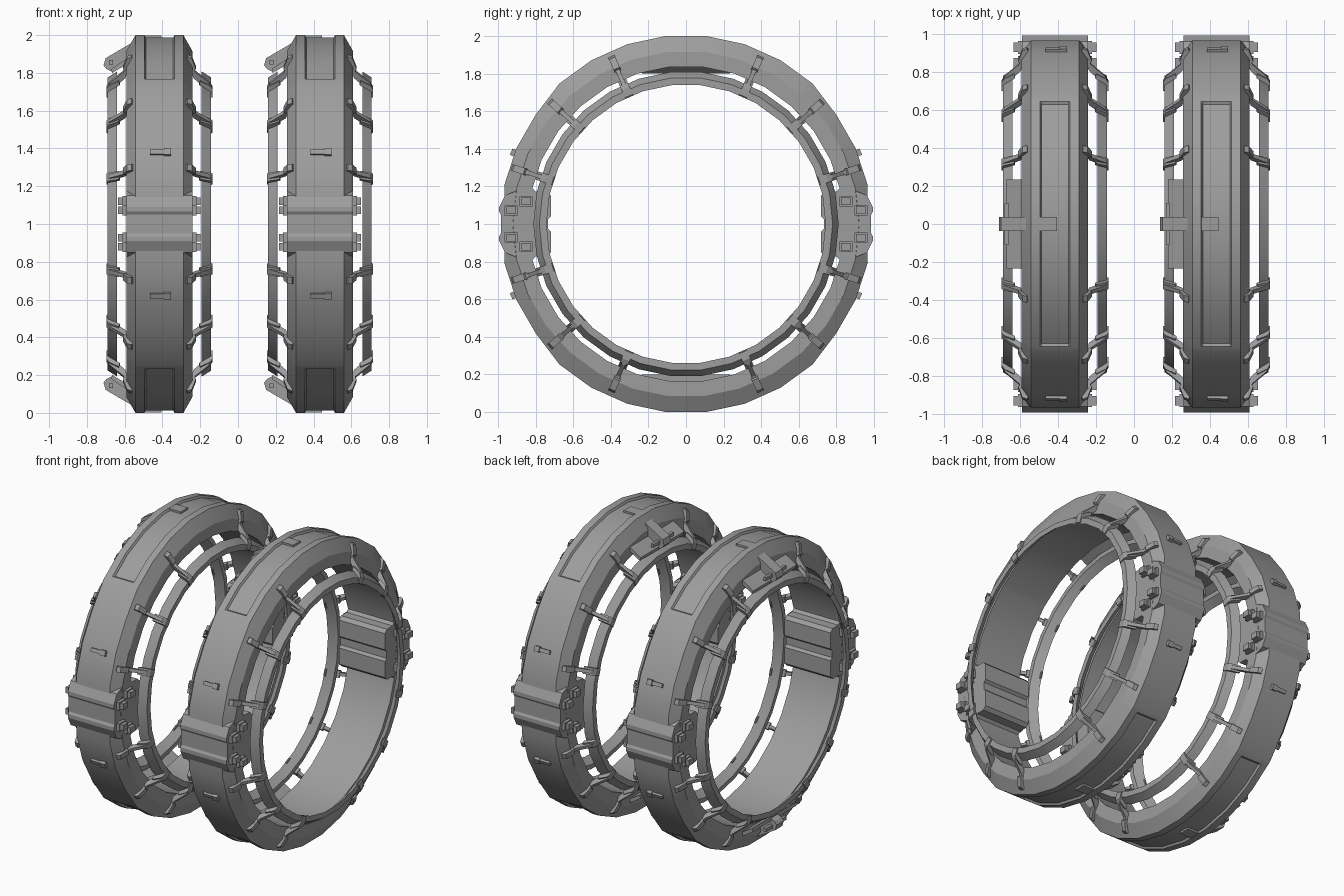
import bpy, bmesh
from math import sin, cos, radians as rad

if "Cube" in bpy.data.objects:
    bpy.data.objects.remove(bpy.data.objects["Cube"])

# dark grey metal
grey = bpy.data.materials.new("dark_grey_metal")
grey.diffuse_color = (0.34, 0.34, 0.34, 1)
grey.use_nodes = True
grey.node_tree.nodes["Principled BSDF"].inputs["Base Color"].default_value = grey.diffuse_color


def finish(bm, name):
    bmesh.ops.recalc_face_normals(bm, faces=bm.faces)
    me = bpy.data.meshes.new(name)
    bm.to_mesh(me)
    bm.free()
    me.materials.append(grey)
    ob = bpy.data.objects.new(name, me)
    bpy.context.collection.objects.link(ob)
    bpy.ops.object.select_all(action='DESELECT')
    ob.select_set(True)
    bpy.context.view_layer.objects.active = ob
    bpy.ops.object.shade_smooth_by_angle(angle=rad(20))


def place(cx, deg, u, r, t):
    # u along the axle, r outward, t tangent; deg measured from the top
    a = rad(deg)
    return (cx + u, r * sin(a) + t * cos(a), 1 + r * cos(a) - t * sin(a))


def prism(bm, a, b):
    # closed solid between two matching outlines
    va, vb = [bm.verts.new(p) for p in a], [bm.verts.new(p) for p in b]
    n = len(va)
    bm.faces.new(va)
    bm.faces.new(vb[::-1])
    for i in range(n):
        bm.faces.new((va[i], va[(i + 1) % n], vb[(i + 1) % n], vb[i]))


def slab(bm, cx, deg, pts, t0, t1, flip=1):
    # (u, r) outline given thickness along the tangent
    prism(bm, [place(cx, deg, flip * u, r, t0) for u, r in pts],
          [place(cx, deg, flip * u, r, t1) for u, r in pts])


def box(u0, u1, r0, r1):
    return [(u0, r0), (u1, r0), (u1, r1), (u0, r1)]


def sweep(bm, cx, stations):
    # revolve changing (u, r) sections around the axle
    rings = [[bm.verts.new(place(cx, d, u, r, 0)) for u, r in sec] for d, sec in stations]
    m, n = len(rings), len(rings[0])
    for i in range(m):
        for j in range(n):
            k, l = (i + 1) % m, (j + 1) % n
            bm.faces.new((rings[i][j], rings[k][j], rings[k][l], rings[i][l]))


def body_section(deg):
    d = abs((deg + 90) % 180 - 90)               # angle away from top or bottom
    off = (deg + 6) % 12 - 6                     # 30-sided outline
    f = cos(rad(6)) / cos(rad(off))
    R = 1.0055 if d <= 42.1 else 0.988 if d < 79 else 0.965
    g = 0.014 if d < 39.9 else 0                 # sunken panel
    half = [(0.072, R - g), (0.08, R), (0.127, R), (0.175, 0.92), (0.175, 0.84)]
    sec = half + [(-u, r) for u, r in half[::-1]]
    return [(u, r * f) for u, r in sec]


def ring(cx, side):
    # main band
    angles = [6 + 12 * k for k in range(30)]
    for c in (0, 180):
        angles += [c + 39.5, c + 40.1, (c - 39.5) % 360, (c - 40.1) % 360]
    bm = bmesh.new()
    sweep(bm, cx, [(a, body_section(a)) for a in sorted(angles)])
    finish(bm, side + "_ring_band")

    # thin side rails
    bm = bmesh.new()
    for s in (-1, 1):
        sec = [(s * .224, .812), (s * .274, .78), (s * .274, .742), (s * .224, .782)]
        sweep(bm, cx, [(6 + 12 * k, sec) for k in range(30)])
    finish(bm, side + "_side_rails")

    # arms holding the rails
    bm = bmesh.new()
    bar = [(.14, .965), (.162, .965), (.19, .885), (.265, .82), (.28, .79),
           (.25, .785), (.18, .85), (.165, .90)]
    knob = [(.135, .955), (.148, .975), (.172, .965), (.194, .905), (.18, .89), (.16, .91)]
    foot = [(.215, .837), (.268, .81), (.281, .79), (.281, .745), (.265, .74), (.255, .785), (.21, .815)]
    for deg in (24, 48, 72):
        for d in (deg, -deg, 180 - deg, 180 + deg):
            for s in (-1, 1):
                slab(bm, cx, d, bar, -.011, .011, s)
                slab(bm, cx, d, knob, -.018, .018, s)
                slab(bm, cx, d, foot, -.023, .023, s)
    finish(bm, side + "_rail_arms")

    # front and back clamps
    up = [(.735, 1.0), (.735, 1.025), (.718, 1.04), (.718, 1.15), (.74, 1.172), (.80, 1.172),
          (.83, 1.205), (.962, 1.152), (.993, 1.09), (.993, 1.065), (.984, 1.05)]
    prof = up + [(y, 2 - z) for y, z in up[:0:-1]]
    bm = bmesh.new()
    for s in (-1, 1):
        prism(bm, [(cx - .174, s * y, z) for y, z in prof],
              [(cx + .174, s * y, z) for y, z in prof])
    finish(bm, side + "_clamps")

    # clamp bolts with washers
    bm = bmesh.new()
    for d in (90, -90):
        for r, h in ((.93, .072), (.85, .12)):
            for c in (h, -h):
                for s in (-1, 1):
                    for u, w in ((.195, .034), (.218, .025)):
                        slab(bm, cx, d, box(.165, u, r - w, r + w), c - w * .8, c + w * .8, s)
    finish(bm, side + "_clamp_bolts")

    # small latches on the tread
    bm = bmesh.new()
    for d in (67.5, -67.5, 112.5, -112.5):
        slab(bm, cx, d, box(-.05, .04, .96, 1.0), -.012, .012)
        slab(bm, cx, d, box(.025, .062, .96, 1.006), -.018, .018)
    finish(bm, side + "_tread_latches")

    # levers and side plates at top and bottom
    bm = bmesh.new()
    hook = [(.01, .98), (.01, .999), (-.12, .999), (-.145, .96), (-.285, .878), (-.296, .84),
            (-.28, .82), (-.25, .805), (-.165, .86), (-.12, .98)]
    plate = [(-.165, .88), (-.165, .85), (-.25, .80), (-.255, .822)]
    for d in (0, 180):
        slab(bm, cx, d, hook, -.038, .038)
        slab(bm, cx, d, box(-.266, -.246, .845, .868), -.11, .11)
        # trapezoid plate, wider at the band
        slab(bm, cx, d, plate, -.235, .235)
    finish(bm, side + "_levers")


ring(-0.416, "left")
ring(0.434, "right")
